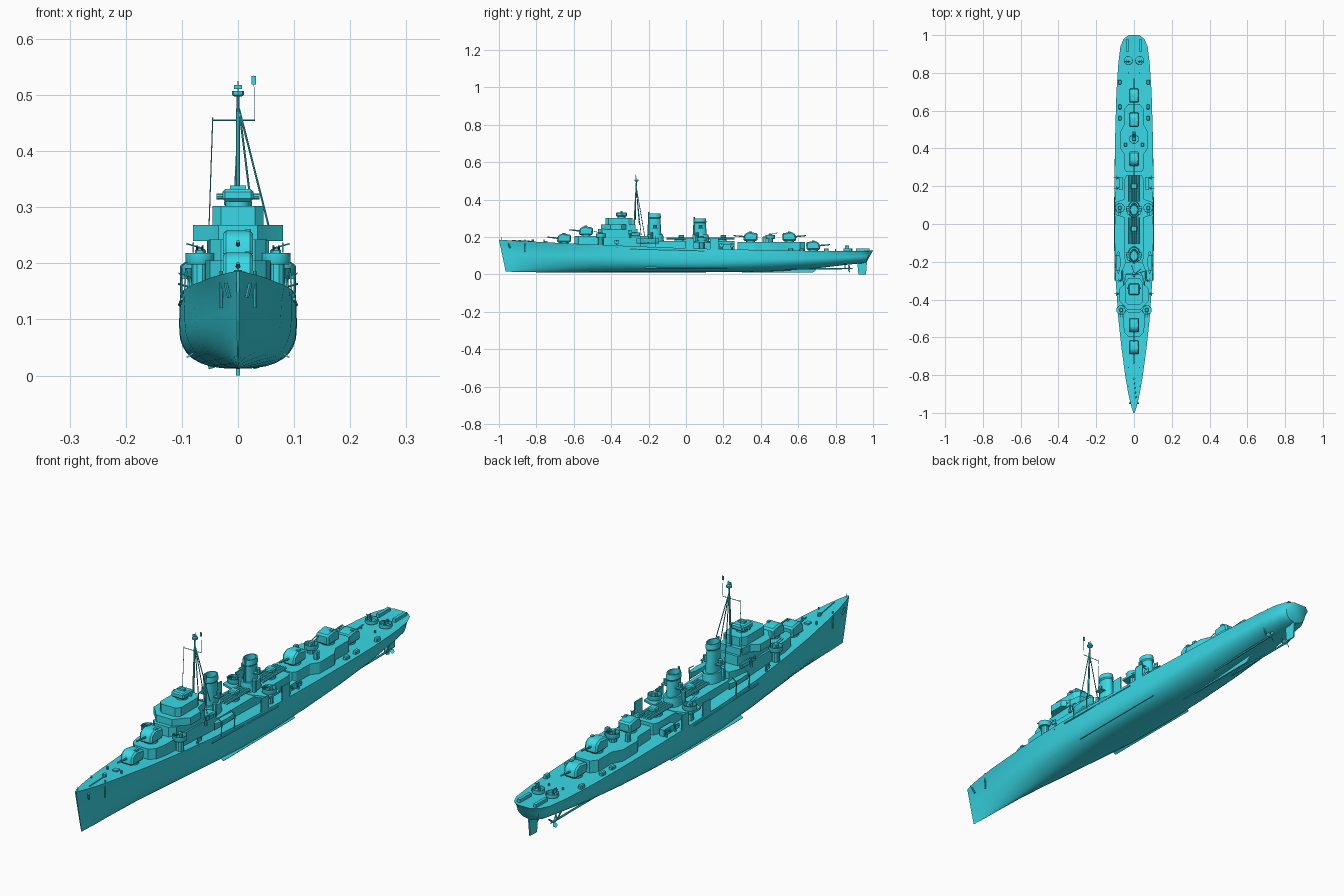
import bpy, bmesh, math
from mathutils import Vector

mat = bpy.data.materials.new("teal_paint")
mat.diffuse_color = (0.04, 0.70, 0.80, 1)


def make(name, verts, faces, bevel=0):
    me = bpy.data.meshes.new(name)
    me.from_pydata([tuple(v) for v in verts], [], faces)
    bm = bmesh.new()
    bm.from_mesh(me)
    bmesh.ops.recalc_face_normals(bm, faces=bm.faces)
    if bevel:
        bmesh.ops.bevel(bm, geom=bm.edges[:], offset=bevel, segments=1, affect='EDGES')
    bm.to_mesh(me)
    bm.free()
    me.materials.append(mat)
    ob = bpy.data.objects.new(name, me)
    bpy.context.collection.objects.link(ob)
    return ob


def loft(name, rings, bevel=0):
    n = len(rings[0])
    faces = [(r*n+i, r*n+(i+1) % n, (r+1)*n+(i+1) % n, (r+1)*n+i)
             for r in range(len(rings)-1) for i in range(n)]
    faces += [tuple(range(n)), tuple(range((len(rings)-1)*n, len(rings)*n))]
    return make(name, [p for r in rings for p in r], faces, bevel)


def house(name, half, z0, z1, scale=1.0):
    # mirrored plan outline of (half width, y), raised from z0 to z1
    plan = half + [(-x, y) for x, y in reversed(half)]
    return loft(name, [[(x, y, z0) for x, y in plan], [(x*scale, y, z1) for x, y in plan]])


def box(name, x, y, z, sx, sy, sz, bevel=0):
    q = [(-1, -1), (1, -1), (1, 1), (-1, 1)]
    return loft(name, [[(x+a*sx/2, y+b*sy/2, z+c*sz) for a, b in q] for c in (0, 1)], bevel)


def tower(name, x, levels, n=16):
    # stacked ellipses: (y, z, rx, ry)
    return loft(name, [[(x+rx*math.cos(2*math.pi*i/n), y+ry*math.sin(2*math.pi*i/n), z)
                        for i in range(n)] for y, z, rx, ry in levels])


def rod(name, a, b, r=0.0015, n=6, r2=None):
    a, b = Vector(a), Vector(b)
    q = (b-a).to_track_quat('Z', 'Y')
    ring = [Vector((math.cos(2*math.pi*i/n), math.sin(2*math.pi*i/n), 0)) for i in range(n)]
    return loft(name, [[a+q@(v*r) for v in ring], [b+q@(v*(r2 or r)) for v in ring]])


def tub(name, x, y, z, r, h, n=14):
    # open splinter shield with a floor
    return tower(name, x, [(y, z, r*.9, r*.9), (y, z+h*.25, r, r), (y, z+h, r, r),
                           (y, z+h, r*.9, r*.9), (y, z+h*.3, r*.88, r*.88)], n)


def hull_ring(y, wd, wm, zk, zd, n, rake):
    zm, half = zk+0.6*(zd-zk), []
    for i in range(9):
        a = i/8*math.pi/2
        half.append((wm*math.sin(a)**(2/n), zk+(zm-zk)*(1-max(0, math.cos(a))**(2/n))))
    half += [(wm+(wd-wm)*t*t, zm+(zd-zm)*t) for t in (.5, 1)]
    full = [(-x, z) for x, z in reversed(half[1:])] + half
    return [(x, y+rake*(zd-z)/(zd-zk), z) for x, z in full]


# hull: y, deck half width, waterline half width, keel z, deck z, fullness, end rake
loft("hull", [hull_ring(*s) for s in [
    (-1.0, .003, .002, .016, .186, 1.4, .036), (-.97, .013, .006, .015, .184, 1.4, .03),
    (-.9, .030, .016, .013, .180, 1.4, .012), (-.8, .047, .031, .012, .175, 1.5, 0),
    (-.65, .067, .054, .012, .167, 1.7, 0), (-.5, .083, .076, .012, .161, 1.9, 0),
    (-.3, .097, .095, .012, .152, 2.2, 0), (-.1, .102, .104, .012, .144, 2.6, 0),
    (.1, .103, .105, .012, .138, 2.6, 0), (.3, .102, .103, .013, .133, 2.3, 0),
    (.5, .099, .098, .018, .129, 2.0, 0), (.7, .093, .088, .033, .126, 2.0, 0),
    (.85, .083, .075, .051, .125, 2.1, 0), (.94, .072, .062, .060, .126, 2.2, 0),
    (.98, .055, .046, .066, .127, 2.2, -.015), (1.0, .028, .024, .075, .128, 2.2, -.03)]])

# underwater gear
make("skeg", [(x, y, z) for x in (-.003, .003) for y, z in
              ((.3, .012), (.68, .012), (.72, .045), (.3, .03))],
     [(0, 1, 2, 3), (4, 5, 6, 7), (0, 1, 5, 4), (1, 2, 6, 5), (2, 3, 7, 6), (3, 0, 4, 7)])
loft("rudder", [[(-.004, .915, .07), (.004, .915, .07), (.003, .968, .07), (-.003, .968, .07)],
                [(-.004, .922, 0), (.004, .922, 0), (.002, .962, 0), (-.002, .962, 0)]])
for s in (-1, 1):
    rod("propeller_shaft", (s*.035, .52, .028), (s*.04, .875, .032), .004)
    rod("shaft_strut", (s*.04, .85, .03), (s*.028, .85, .065), .003)
    rod("shaft_strut", (s*.04, .85, .03), (s*.058, .85, .07), .003)
    rod("propeller_hub", (s*.04, .865, .032), (s*.04, .89, .032), .006, 8, .002)
    for k in range(3):
        a = k*2*math.pi/3
        c, d = math.cos(a), math.sin(a)
        make("propeller_blade", [(s*.04+c*r-d*w, .872+w*.6, .032+d*r+c*w) for r, w in
             ((.004, -.003), (.016, -.008), (.024, 0), (.016, .008), (.004, .003))],
             [(0, 1, 2, 3, 4)])
    loft("bilge_keel", [[(s*.078, y, .043), (s*.080, y, .038), (s*.091, y, .031), (s*.092, y, .033)]
                        for y in (-.22, .22)])
    rod("rubbing_strake", (s*.1, -.3, .136), (s*.104, .1, .126), .003)

# deckhouses
house("forward_deckhouse", [(.03, -.595), (.05, -.575), (.058, -.53), (.06, -.24), (.045, -.2)], .14, .205)
house("middle_deckhouse", [(.045, -.2), (.05, -.18), (.05, .24), (.04, .26)], .13, .178)
house("aft_deckhouse", [(.04, .275), (.05, .29), (.052, .37), (.072, .4), (.072, .49),
                        (.05, .53), (.05, .61), (.03, .635)], .12, .174)
house("bridge_base", [(.03, -.47), (.05, -.45), (.055, -.3), (.04, -.26)], .2, .242)
house("bridge_wings", [(.035, -.455), (.055, -.43), (.08, -.405), (.08, -.345), (.052, -.32),
                       (.045, -.27)], .24, .268)
house("pilot_house", [(.03, -.43), (.045, -.415), (.045, -.31), (.03, -.285)], .265, .302)
house("funnel_platform", [(.04, .03), (.1, .05), (.1, .115), (.04, .135)], .172, .18)

# fire director
tower("director_base", 0, [(-.345, .3, .022, .022), (-.345, .312, .022, .022)])
box("director", 0, -.345, .31, .056, .06, .022, .005)
box("director_radar", 0, -.345, .33, .028, .012, .009)
rod("rangefinder", (-.038, -.34, .319), (.038, -.34, .319), .005, 8)

# main gun turrets
for y, z, d in ((-.652, .166, 1), (-.535, .205, 1), (.345, .174, 1), (.552, .174, -1), (.68, .126, -1)):
    tower("turret_ring", 0, [(y, z-.006, .025, .025), (y, z+.008, .025, .025)])
    prof = [(.036, .006), (.038, .046), (-.012, .054), (-.034, .04), (-.038, .006)]
    loft("turret", [[(x, y+p*d, z+q) for p, q in prof] for x in (-.027, .027)], .006)
    rod("turret_barrel", (0, y-.03*d, z+.028), (0, y-.09*d, z+.034), .0042, 8, .0028)
    box("turret_sight", .018, y, z+.05, .01, .014, .006)

# funnels with caps and pipes
for y, top in ((-.165, .325), (.078, .3)):
    tower("funnel_base", 0, [(y, .17, .034, .048), (y, .215, .03, .042)])
    tower("funnel", 0, [(y, .2, .023, .034), (y-.003, top-.025, .021, .031), (y-.003, top-.02, .025, .034),
                        (y-.003, top, .023, .031), (y-.003, top, .019, .026), (y-.003, top-.02, .018, .025)], 20)
    rod("funnel_pipe", (0, y-.037, .2), (0, y-.034, top+.008), .004, 8)
    for s in (-1, 1):
        rod("funnel_vent", (s*.03, y-.02, .17), (s*.03, y-.02, .225), .008, 8)
        box("funnel_light_platform", s*.03, y, .245, .026, .03, .004)
        tower("searchlight", s*.033, [(y, .249, .008, .008), (y, .265, .008, .008)], 10)

# torpedo tube banks
for y in (-.035, .19):
    tower("torpedo_turntable", 0, [(y, .175, .026, .026), (y, .186, .026, .026)])
    for k in range(-2, 3):
        rod("torpedo_tube", (k*.0115, y-.07, .193), (k*.0115, y+.07, .193), .0054, 8)
    box("torpedo_shield", 0, y+.01, .196, .034, .03, .016, .004)

# twin medium guns in tubs
for x, y, z, d in ((.068, -.455, .198, -1), (-.068, -.455, .198, -1), (.075, .085, .178, -1),
                   (-.075, .085, .178, -1), (0, .45, .19, 1)):
    tower("tub_support", x, [(y, z-.05, .015, .015), (y, z+.004, .015, .015)], 10)
    tub("gun_tub", x, y, z, .026, .02)
    box("medium_gun", x, y, z+.006, .018, .02, .022, .003)
    for s in (-.005, .005):
        rod("medium_gun_barrel", (x+s, y, z+.024), (x+s, y+.04*d, z+.033), .0018)
for s in (-1, 1):
    box("aft_gun_director", s*.045, .42, .17, .016, .02, .034, .003)

# light guns with shields, port and starboard
for x, y, z in ((.087, .19, .134), (.087, .245, .133), (.072, -.3, .205), (.03, .86, .124), (.086, -.37, .152)):
    for s in (-1, 1):
        rod("light_gun_stand", (s*x, y, z-.01), (s*x, y, z+.022), .006, 8, .003)
        box("light_gun_shield", s*(x+.008), y, z+.014, .003, .022, .018)
        rod("light_gun_barrel", (s*(x-.008), y, z+.022), (s*(x+.02), y, z+.03), .0015)
for s in (-1, 1):
    tub("stern_tub", s*.03, .865, .124, .024, .016, 12)

# side shields, boats and davits
for s in (-1, 1):
    for y in (.02, .15):
        box("side_shield", s*.101, y, .13, .004, .045, .062)
    box("side_locker", s*.07, .215, .13, .02, .07, .03)
    loft("ship_boat", [[(s*.083+w*c, y, z) for c, z in ((-1, .192), (-.7, .172), (0, .165), (.7, .172), (1, .192))]
                       for y, w in ((-.265, .001), (-.245, .009), (-.2, .012), (-.16, .009), (-.145, .004))])
    for y in (-.245, -.165):
        rod("davit", (s*.1, y, .14), (s*.102, y, .195), .002)
        rod("davit_arm", (s*.102, y, .195), (s*.083, y, .208), .002)
    box("life_raft", s*.063, -.27, .205, .012, .05, .02, .003)
    box("depth_charge_rack", s*.035, .945, .125, .012, .07, .014)
    for y in (.56, .62, .75):
        box("depth_charge_thrower", s*.075, y, .122, .016, .025, .018, .003)
    rod("anchor_stock", (s*.022, -.95, .165), (s*.016, -.94, .14), .004)
    for y in (-.86, -.76, .8):
        rod("bollard", (s*.03, y, .12), (s*.03, y, .135 if y > 0 else .186), .003, 8)

# foredeck fittings
tower("capstan", 0, [(-.82, .17, .007, .007), (-.82, .188, .007, .007)], 10)
rod("anchor_chain", (0, -.82, .178), (.012, -.93, .184), .002)
box("deck_hatch", 0, -.75, .168, .018, .02, .01)

# mast, rigging and aerials
rod("mast", (0, -.28, .2), (0, -.265, .5), .0045, 8, .003)
tower("mast_radar_platform", 0, [(-.265, .497, .006, .006), (-.265, .5, .011, .011), (-.265, .507, .011, .011)], 8)
box("surface_radar", 0, -.267, .511, .014, .005, .007)
rod("mast_pole", (0, -.265, .5), (0, -.264, .525), .001)
rod("yard", (-.045, -.268, .455), (.03, -.268, .455), .0012)
for x, y, z in ((.055, -.25, .265), (.035, -.24, .21), (-.012, -.22, .2)):
    rod("mast_stay", (.002, -.267, .475), (x, y, z), .0018)
rod("aerial", (-.045, -.268, .46), (-.052, -.27, .255), .001)
rod("flag_line", (.03, -.268, .455), (.028, -.268, .535), .0005)
box("flag", .028, -.268, .519, .008, .003, .015)
rod("bow_staff", (0, -.985, .184), (0, -.985, .2), .001)

# smooth faces, sharp edges
bpy.ops.object.select_all(action='SELECT')
bpy.context.view_layer.objects.active = bpy.data.objects["hull"]
bpy.ops.object.shade_smooth_by_angle(angle=math.radians(30))
